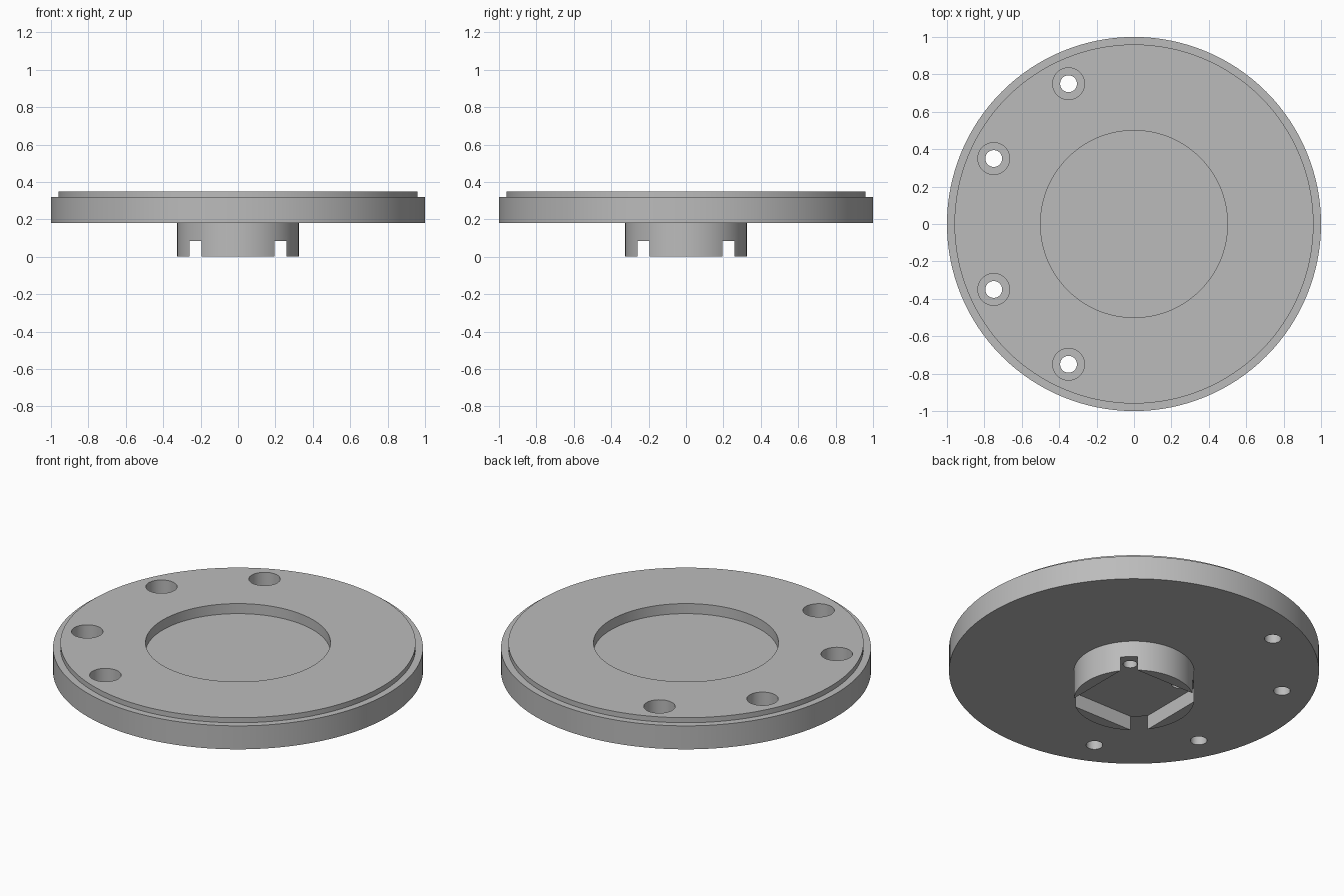
import bpy
import math

if "Cube" in bpy.data.objects:
    bpy.data.objects.remove(bpy.data.objects["Cube"], do_unlink=True)

grey = bpy.data.materials.new("machined_grey")
grey.use_nodes = True
COLOUR = (0.5, 0.5, 0.5, 1)
grey.diffuse_color = COLOUR
grey.node_tree.nodes["Principled BSDF"].inputs["Base Color"].default_value = COLOUR


def lathe(name, profile, steps=128):
    """Revolve a closed (radius, height) profile that starts and ends on the axis."""
    verts = [(0, 0, profile[0][1])]
    for r, z in profile[1:-1]:
        for i in range(steps):
            a = 2 * math.pi * i / steps
            verts.append((r * math.cos(a), r * math.sin(a), z))
    verts.append((0, 0, profile[-1][1]))
    last = len(verts) - 1
    rings = len(profile) - 2
    faces = []
    for i in range(steps):
        j = (i + 1) % steps
        faces.append((0, 1 + j, 1 + i))
        for k in range(rings - 1):
            a, b = 1 + k * steps, 1 + (k + 1) * steps
            faces.append((a + i, a + j, b + j, b + i))
        top = 1 + (rings - 1) * steps
        faces.append((top + i, top + j, last))
    mesh = bpy.data.meshes.new(name)
    mesh.from_pydata(verts, [], faces)
    mesh.materials.append(grey)
    obj = bpy.data.objects.new(name, mesh)
    bpy.context.collection.objects.link(obj)
    return obj


def cut(target, cutter):
    """Subtract a cutter, apply the result and discard the cutter."""
    cutter.hide_render = True
    mod = target.modifiers.new("cut", 'BOOLEAN')
    mod.operation = 'DIFFERENCE'
    mod.solver = 'EXACT'
    mod.object = cutter
    bpy.ops.object.select_all(action='DESELECT')
    bpy.context.view_layer.objects.active = target
    target.select_set(True)
    bpy.ops.object.modifier_apply(modifier=mod.name)
    bpy.data.objects.remove(cutter, do_unlink=True)


# Stepped disc with round hub below and shallow round recess on top
BASE, TOP = 0.18, 0.35
flange = lathe("flange_with_hub", [
    (0, 0), (0.325, 0), (0.325, BASE), (1, BASE), (1, 0.32),
    (0.96, 0.32), (0.96, TOP), (0.5, TOP), (0.5, 0.29), (0, 0.29)])

# Four counterbored screw holes along the right side
for x, y in ((-0.35, 0.75), (-0.75, 0.35), (-0.75, -0.35), (-0.35, -0.75)):
    hole = lathe("screw_hole_cutter", [
        (0, 0.1), (0.045, 0.1), (0.045, 0.24), (0.085, 0.24), (0.085, 0.5), (0, 0.5)], 48)
    hole.location = (x, y, 0)
    cut(flange, hole)

# Square pocket in the hub, breaking through the rim at its corners
bpy.ops.mesh.primitive_cube_add(size=1, location=(0, 0, 0))
pocket = bpy.context.object
pocket.name = "pocket_cutter"
pocket.scale = (0.52, 0.52, 0.17)
cut(flange, pocket)

# Small blind holes in the pocket floor
for side in (-1, 1):
    hole = lathe("blind_hole_cutter", [(0, 0.05), (0.038, 0.05), (0.038, 0.2), (0, 0.2)], 32)
    hole.location = (side * 0.17, 0.17, 0)
    cut(flange, hole)

bpy.ops.object.select_all(action='DESELECT')
flange.select_set(True)
bpy.context.view_layer.objects.active = flange
bpy.ops.object.shade_smooth_by_angle(angle=math.radians(30))
